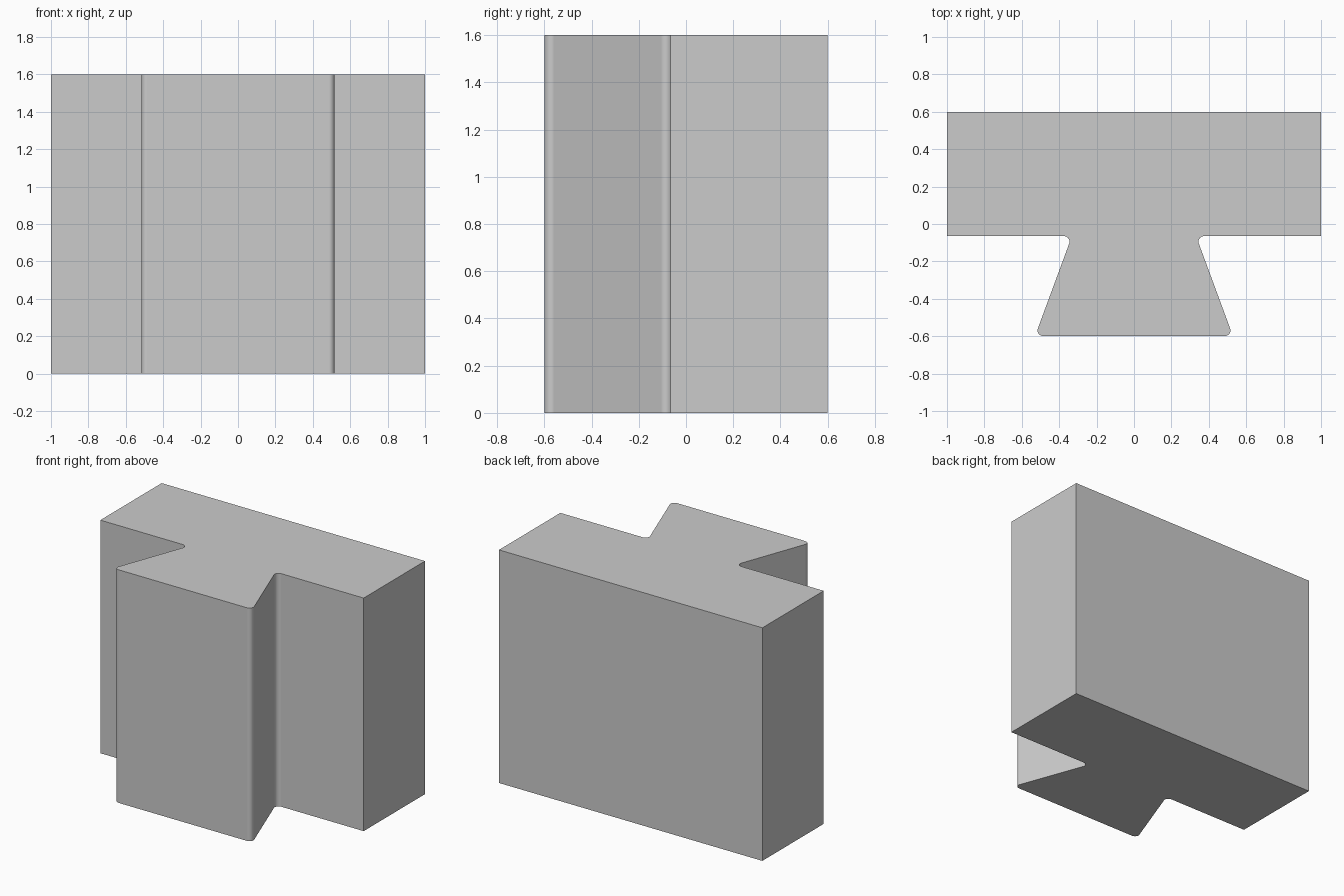
import bpy, bmesh
from math import sin, cos, radians

if "Cube" in bpy.data.objects:
    bpy.data.objects.remove(bpy.data.objects["Cube"])

HEIGHT = 1.6
R = 0.03        # fillet radius
WALL = 20.3     # dovetail wall angle in degrees
STEPS = 12


def arc(cx, cy, start, end):
    angles = [radians(start + (end - start) * i / STEPS) for i in range(STEPS + 1)]
    return [(cx + R * cos(a), cy + R * sin(a)) for a in angles]


# Right half of the profile: tail corner, neck fillet, block corners
half = arc(0.486, -0.569, -90, WALL)
half += arc(0.375, -0.095, 180 + WALL, 90)
half += [(1.0, -0.065), (1.0, 0.6)]
profile = half + [(-x, y) for x, y in reversed(half)]

# Extrude the mirrored profile upward
bm = bmesh.new()
base = bm.faces.new([bm.verts.new((x, y, 0)) for x, y in profile])
top = bmesh.ops.extrude_face_region(bm, geom=[base], use_keep_orig=True)
bmesh.ops.translate(bm, vec=(0, 0, HEIGHT),
                    verts=[v for v in top["geom"] if isinstance(v, bmesh.types.BMVert)])
bmesh.ops.recalc_face_normals(bm, faces=bm.faces)

mesh = bpy.data.meshes.new("dovetail_block")
bm.to_mesh(mesh)
bm.free()
block = bpy.data.objects.new("dovetail_block", mesh)
bpy.context.collection.objects.link(block)

# Smooth fillets, flat walls, sharp corners
bpy.context.view_layer.objects.active = block
block.select_set(True)
bpy.ops.object.shade_smooth_by_angle(angle=radians(30))
weighted = block.modifiers.new("flat_walls", 'WEIGHTED_NORMAL')
weighted.keep_sharp = True
